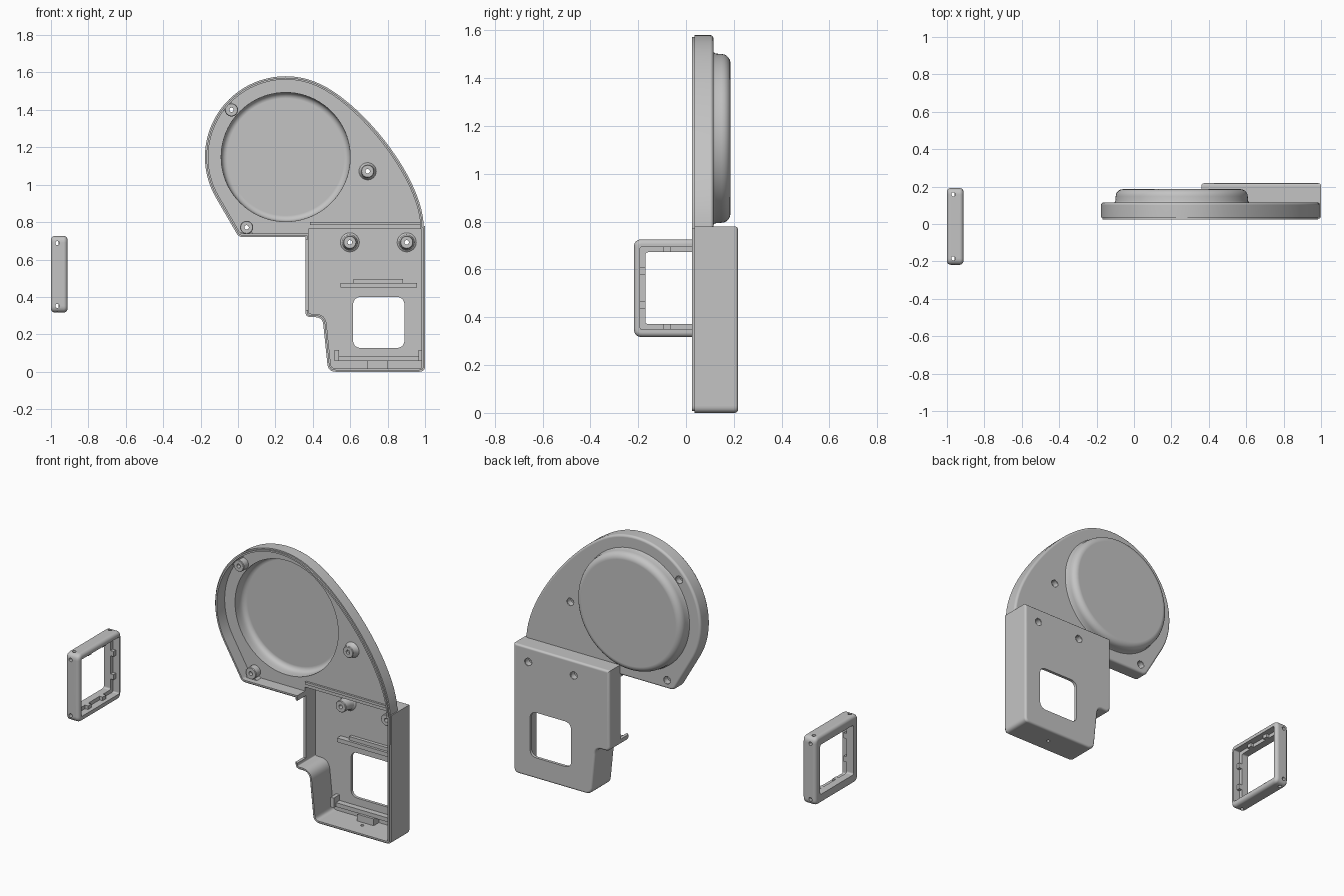
import bpy, bmesh
from math import sin, cos, tan, pi, radians
from mathutils import Vector

if "Cube" in bpy.data.objects:
    bpy.data.objects.remove(bpy.data.objects["Cube"], do_unlink=True)

grey = bpy.data.materials.new("plain_grey")
grey.use_nodes = True
COLOUR = (0.55, 0.55, 0.55, 1)
grey.diffuse_color = COLOUR
for node in grey.node_tree.nodes:
    if node.type == 'BSDF_PRINCIPLED':
        node.inputs["Base Color"].default_value = COLOUR


# Outline helpers (counter-clockwise 2D points)
def circle(cu, cv, r, n=24):
    return [Vector((cu + r * cos(2 * pi * i / n), cv + r * sin(2 * pi * i / n))) for i in range(n)]


def rounded(corners, steps=6):
    pts = []
    for i, c in enumerate(corners):
        p = Vector(c[:2])
        r = c[2] if len(c) > 2 else 0
        if not r:
            pts.append(p)
            continue
        a = (Vector(corners[i - 1][:2]) - p).normalized()
        b = (Vector(corners[(i + 1) % len(corners)][:2]) - p).normalized()
        t = r * tan((pi - a.angle(b)) / 2)
        for k in range(steps + 1):
            s = k / steps
            pts.append(p + a * t * (1 - s) ** 2 + b * t * s ** 2)
    return pts


def rect(u0, u1, v0, v1, r=0):
    return rounded([(u0, v0, r), (u1, v0, r), (u1, v1, r), (u0, v1, r)])


def inset(pts, d):
    out = []
    for i, p in enumerate(pts):
        a = (p - pts[i - 1]).normalized()
        b = (pts[(i + 1) % len(pts)] - p).normalized()
        na, nb = Vector((-a.y, a.x)), Vector((-b.y, b.x))
        out.append(p + (na + nb) * d / (1 + na.dot(nb)))
    return out


def round_end(d, r, steps=5):
    """Layers that round off the far end of a prism."""
    angles = [pi / 2 * i / steps for i in range(steps + 1)]
    return [(d - r + r * sin(a), r * (1 - cos(a))) for a in angles]


PLACE = {'x': lambda u, v, d: (d, u, v), 'y': lambda u, v, d: (u, d, v), 'z': lambda u, v, d: (u, v, d)}


def prism(name, outline, layers, axis='y', tube=False):
    """Loft an outline through (depth, inset) layers; a tube joins last layer to first."""
    bm = bmesh.new()
    rings = [[bm.verts.new(PLACE[axis](p.x, p.y, d)) for p in inset(outline, off)] for d, off in layers]
    pairs = list(zip(rings, rings[1:]))
    if tube:
        pairs.append((rings[-1], rings[0]))
    else:
        bm.faces.new(rings[0])
        bm.faces.new(rings[-1])
    n = len(outline)
    for a, b in pairs:
        for i in range(n):
            j = (i + 1) % n
            bm.faces.new((a[i], a[j], b[j], b[i]))
    bmesh.ops.recalc_face_normals(bm, faces=bm.faces)
    mesh = bpy.data.meshes.new(name)
    bm.to_mesh(mesh)
    bm.free()
    mesh.materials.append(grey)
    obj = bpy.data.objects.new(name, mesh)
    bpy.context.collection.objects.link(obj)
    return obj


def combine(target, other, operation):
    mod = target.modifiers.new("combine", 'BOOLEAN')
    mod.operation, mod.solver, mod.object = operation, 'EXACT', other
    bpy.context.view_layer.objects.active = target
    bpy.ops.object.modifier_apply(modifier=mod.name)
    bpy.data.objects.remove(other, do_unlink=True)


def cut(target, outline, layers, axis='y'):
    combine(target, prism("cutter", outline, layers, axis), 'DIFFERENCE')


# Outlines of the upper cover and of the lower box
CX, CZ = 0.255, 1.148
arc = [(CX + 0.432 * cos(radians(a)), CZ + 0.432 * sin(radians(a))) for a in range(70, 211, 4)]
b0, b1, b2, b3 = Vector((0.993, 0.78)), Vector((0.985, 1.05)), Vector((0.64, 1.469)), Vector(arc[0])
sweep = []
for i in range(20):
    t = i / 20
    sweep.append(tuple(b0 * (1 - t) ** 3 + b1 * 3 * t * (1 - t) ** 2 + b2 * 3 * t * t * (1 - t) + b3 * t ** 3))
upper = rounded(arc + [(0.004, 0.72, 0.04), (0.4, 0.72), (0.4, 0.6), (0.993, 0.6)] + sweep)
lower = rounded([(0.36, 0.78), (0.36, 0.292, 0.03), (0.452, 0.292, 0.045),
                 (0.482, 0, 0.045), (1, 0, 0.03), (1, 0.78)])

# Cover shell: stepped rim, rounded back edges, round bulge
WALL = 0.018
shell = prism("cover_shell", upper, [(0.025, 0.008), (0.035, 0.008), (0.035, 0)] + round_end(0.115, 0.014))
combine(shell, prism("box", lower, [(0.026, 0.008), (0.036, 0.008), (0.036, 0)] + round_end(0.218, 0.014)), 'UNION')
bulge = [(0.105, 0), (0.117, 0.001), (0.123, 0.005)]
combine(shell, prism("bulge", circle(CX, CZ, 0.36, 80), bulge + [(d, o + 0.007) for d, o in round_end(0.186, 0.038)]),
        'UNION')

# Hollow out the cavities
cut(shell, upper, [(-0.1, WALL), (0.1, WALL)])
cut(shell, lower, [(-0.1, WALL), (0.2, WALL)])
cut(shell, circle(CX, CZ, 0.345, 80), [(0.05, 0), (0.13, 0)] + [(d, o + 0.002) for d, o in round_end(0.173, 0.03)])

# Window, side notch and bottom hole
cut(shell, rect(0.615, 0.89, 0.127, 0.4, 0.045), [(0.15, 0), (0.3, 0)])
cut(shell, rect(0.33, 0.39, 0.33, 0.707), [(-0.1, 0), (0.11, 0)])
cut(shell, circle(0.747, 0.12, 0.01), [(-0.1, 0), (0.05, 0)], 'z')

# Screw bosses: position, free end, back face, flare of the foot
for x, z, tip, back, flare in [(-0.035, 1.4, 0.055, 0.113, 0), (0.046, 0.772, 0.055, 0.113, 0),
                               (0.693, 1.072, 0.06, 0.113, 0.012),
                               (0.598, 0.692, 0.125, 0.215, 0.02), (0.902, 0.692, 0.125, 0.215, 0.02)]:
    cut(shell, circle(x, z, 0.024), [(back - 0.03, 0), (back + 0.1, 0)])
    foot = back - 0.012
    prism("screw_boss", circle(x, z, 0.035),
          [(tip, 0.003), (tip + 0.004, 0), (foot - 0.03, 0), (foot - 0.01, -flare * 0.35),
           (foot, -flare), (back, -flare), (back, 0.013), (back - 0.035, 0.013),
           (back - 0.035, 0.023), (tip, 0.023)], tube=True)

# Webs that join the two edge bosses to the outer wall
for x, z, out, reach, half in [(-0.035, 1.4, Vector((-0.757, 0.653)), 0.037, 0.052),
                               (0.046, 0.772, Vector((0, -1)), 0.035, 0.04)]:
    c, side = Vector((x, z)), Vector((-out.y, out.x))
    prism("boss_web", [c + out * 0.024 - side * 0.026, c + out * reach - side * half,
                       c + out * reach + side * half, c + out * 0.024 + side * 0.026], [(0.059, 0), (0.105, 0)])

# Inner ribs and brackets: x range, z range, front depth, back depth
for name, x0, x1, z0, z1, d0, d1 in [
        ("cross_ridge", 0.385, 0.98, 0.785, 0.8, 0.088, 0.105),
        ("shelf_rib", 0.547, 0.957, 0.45, 0.475, 0.165, 0.205),
        ("shelf_rib_top", 0.617, 0.882, 0.474, 0.497, 0.18, 0.205),
        ("lower_rib", 0.517, 0.985, 0.057, 0.082, 0.165, 0.205),
        ("left_post", 0.517, 0.539, 0.057, 0.117, 0.145, 0.205),
        ("right_post", 0.965, 0.985, 0.057, 0.117, 0.145, 0.205),
        ("screw_block", 0.692, 0.802, 0.01, 0.059, 0.15, 0.205)]:
    prism(name, rect(x0, x1, z0, z1), [(d0, 0), (d1, 0)])

# Separate square frame with a stepped opening
ends = round_end(-0.912, 0.02)
starts = [(-1.912 - d, o) for d, o in reversed(ends)]
frame = prism("square_frame", rect(-0.218, 0.192, 0.317, 0.726, 0.035), starts + ends, 'x')
cut(frame, rect(-0.17, 0.147, 0.372, 0.672, 0.012), [(-1.1, 0), (-0.8, 0)], 'x')
cut(frame, rect(-0.192, 0.169, 0.35, 0.694, 0.008), [(-0.955, 0), (-0.8, 0)], 'x')
for y in (-0.184, 0.158):
    cut(frame, circle(-0.966, y, 0.011, 16), [(0.2, 0), (0.9, 0)], 'z')
for z in (0.352, 0.688):
    cut(frame, circle(-0.966, z, 0.011, 16), [(-0.4, 0), (0.4, 0)], 'y')

# Small blocks inside the frame step
for s in (-0.07, 0.07):
    for y0, y1 in ((-0.196, -0.17), (0.147, 0.173)):
        prism("frame_block", rect(y0, y1, 0.506 + s, 0.538 + s), [(-0.96, 0), (-0.935, 0)], 'x')
    for z0, z1 in ((0.346, 0.372), (0.672, 0.698)):
        prism("frame_block", rect(s - 0.027, s + 0.005, z0, z1), [(-0.96, 0), (-0.935, 0)], 'x')

# Smooth shading with sharp edges kept, and flat faces kept flat
bpy.ops.object.select_all(action='DESELECT')
for obj in bpy.context.collection.objects:
    if obj.type == 'MESH' and grey.name in obj.data.materials:
        obj.select_set(True)
        bpy.context.view_layer.objects.active = obj
bpy.ops.object.shade_smooth_by_angle(angle=radians(32))
for obj in (shell, frame):
    obj.modifiers.new("flat_faces", 'WEIGHTED_NORMAL').keep_sharp = True
